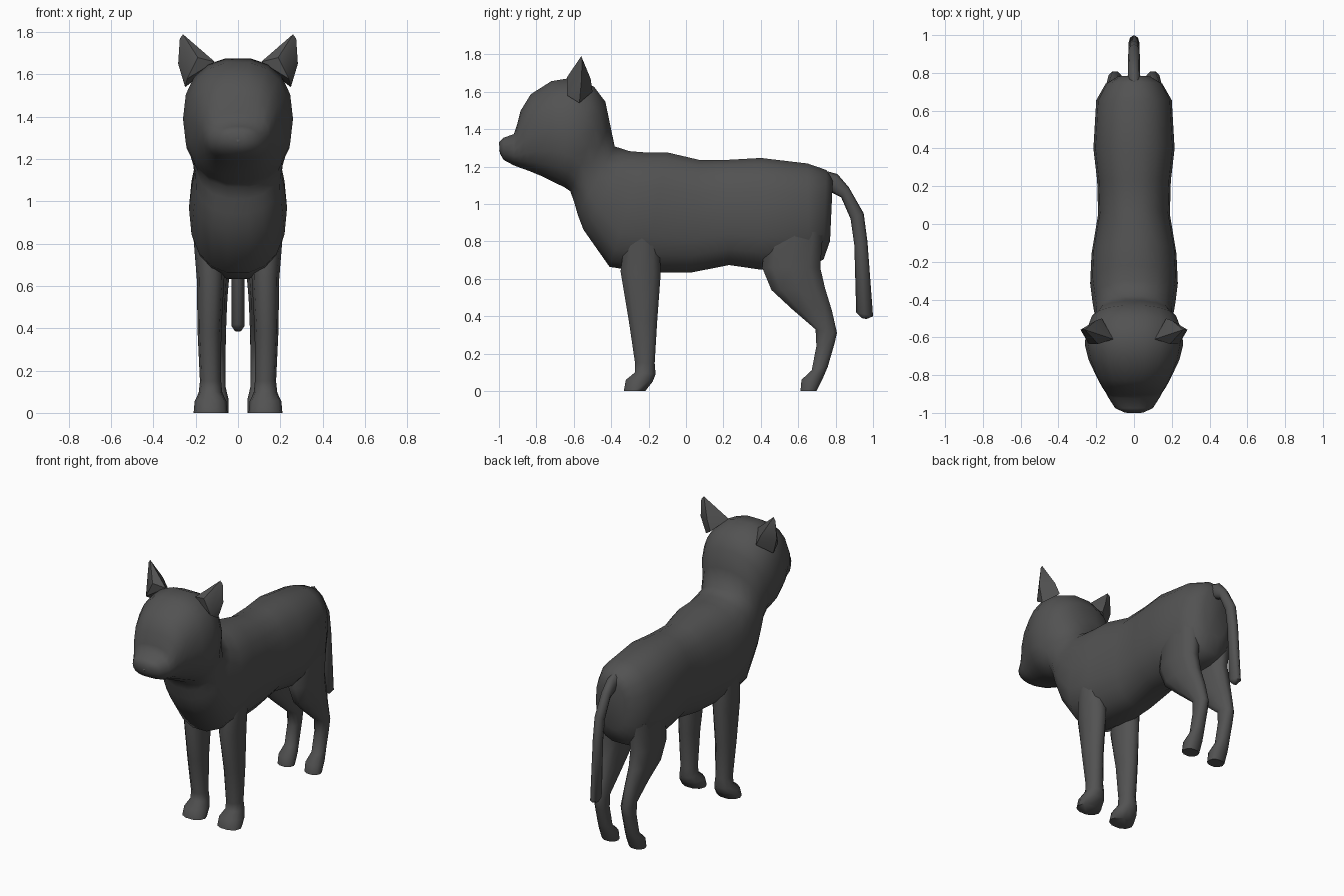
import bpy, bmesh, math
from mathutils import Vector, Matrix

cube = bpy.data.objects.get("Cube")
if cube:
    bpy.data.objects.remove(cube, do_unlink=True)

# Single coat colour
coat = bpy.data.materials.new("dark_grey_coat")
coat.use_nodes = True
grey = (0.085, 0.085, 0.085, 1)
coat.diffuse_color = grey
coat.node_tree.nodes["Principled BSDF"].inputs["Base Color"].default_value = grey


def finish(name, bm, mirrored=False, angle=60):
    """Turn a bmesh into a smooth-shaded object, optionally mirrored across x."""
    bmesh.ops.recalc_face_normals(bm, faces=bm.faces)
    mesh = bpy.data.meshes.new(name)
    bm.to_mesh(mesh)
    bm.free()
    mesh.materials.append(coat)
    obj = bpy.data.objects.new(name, mesh)
    bpy.context.collection.objects.link(obj)
    bpy.ops.object.select_all(action='DESELECT')
    obj.select_set(True)
    bpy.context.view_layer.objects.active = obj
    bpy.ops.object.shade_smooth_by_angle(angle=math.radians(angle))
    if mirrored:
        mirror = obj.modifiers.new("Mirror", 'MIRROR')
        mirror.use_mirror_merge = False
    return obj


def power(value, exponent):
    return math.copysign(abs(value) ** (2 / exponent), value)


def loft(name, sections, sides, exponent=2, mirrored=False):
    """Skin rounded sections: (y, z) of one edge, (y, z) of the other, half width, centre x."""
    bm = bmesh.new()
    rings = []
    for ya, za, yb, zb, half, *rest in sections:
        a, b = Vector((0, ya, za)), Vector((0, yb, zb))
        mid = (a + b) / 2 + Vector((rest[0] if rest else 0, 0, 0))
        ring = []
        for i in range(sides):
            t = math.tau * i / sides
            across = Vector((half * power(math.cos(t), exponent), 0, 0))
            ring.append(bm.verts.new(mid + across + (a - b) / 2 * power(math.sin(t), exponent)))
        rings.append(ring)
    for r, s in zip(rings, rings[1:]):
        for i in range(sides):
            j = (i + 1) % sides
            bm.faces.new((r[i], r[j], s[j], s[i]))
    bm.faces.new(rings[0])
    bm.faces.new(rings[-1])
    return finish(name, bm, mirrored)


# Head, neck and trunk in one skin: upper edge, lower edge, half width
head = [
    (-1, 1.33, -.995, 1.27, .05),
    (-.975, 1.355, -.975, 1.235, .1),
    (-.92, 1.375, -.92, 1.205, .135),
    (-.905, 1.42, -.88, 1.19, .15),
    (-.885, 1.5, -.84, 1.175, .17),
    (-.83, 1.59, -.78, 1.15, .2),
    (-.72, 1.66, -.72, 1.12, .24),
    (-.6, 1.68, -.68, 1.1, .26),
    (-.49, 1.63, -.65, 1.085, .255),
    (-.43, 1.55, -.62, 1.065, .235),
    (-.405, 1.43, -.6, 1.01, .212),
]
trunk = [
    (-.38, 1.31, -.58, .94, .208),
    (-.3, 1.285, -.55, .86, .218),
    (-.22, 1.28, -.41, .66, .232),
    (-.1, 1.28, -.22, .63, .225),
    (.07, 1.24, .03, .63, .19),
    (.23, 1.24, .23, .67, .195),
    (.4, 1.25, .4, .645, .215),
    (.65, 1.22, .66, .66, .2),
    (.75, 1.185, .735, .7, .15),
    (.785, 1.13, .77, .8, .09),
]
loft("head_and_body", head + trunk, 18, 2.35)

# Legs: front edge, back edge, half width, centre x
loft("front_legs", [
    (-.33, .82, -.14, .82, .075, .135),
    (-.355, .64, -.13, .63, .065, .13),
    (-.31, .38, -.15, .38, .056, .135),
    (-.275, .15, -.165, .15, .05, .13),
    (-.275, .1, -.16, .09, .056, .13),
    (-.325, .06, -.175, .05, .075, .13),
    (-.335, 0, -.215, 0, .08, .13),
], 10, 2.2, True)

loft("hind_legs", [
    (.42, .85, .74, .85, .08, .115),
    (.4, .66, .725, .66, .075, .115),
    (.45, .54, .75, .55, .065, .115),
    (.56, .44, .785, .43, .05, .105),
    (.69, .33, .81, .31, .042, .1),
    (.695, .24, .795, .25, .04, .1),
    (.67, .11, .76, .13, .042, .1),
    (.615, .06, .735, .07, .055, .1),
    (.61, 0, .7, 0, .055, .1),
], 10, 2.2, True)

# Drooping tail: outer edge, inner edge, half width
loft("tail", [
    (.7, 1.19, .7, 1.08, .035),
    (.81, 1.16, .77, 1.065, .033),
    (.87, 1.09, .83, 1.035, .032),
    (.95, .95, .88, .92, .03),
    (.97, .8, .9, .78, .03),
    (1, .4, .91, .42, .03),
    (.965, .385, .94, .39, .015),
], 8)

# Pointed ears with a flat, forward-facing inner side
bm = bmesh.new()
for corner in [
    (.11, -.61, 1.66), (.19, -.635, 1.68), (.24, -.635, 1.58),
    (.26, -.56, 1.79), (.275, -.555, 1.77), (.283, -.56, 1.65),
    (.25, -.57, 1.54), (.2, -.51, 1.67), (.17, -.5, 1.6),
]:
    bm.verts.new(corner)
hull = bmesh.ops.convex_hull(bm, input=bm.verts)
loose = [v for v in hull["geom_interior"] if isinstance(v, bmesh.types.BMVert)]
bmesh.ops.delete(bm, geom=loose, context='VERTS')
finish("ears", bm, True, 40)

# Bulging eyes, turned outwards
turn = Matrix.Rotation(math.radians(40), 4, 'Z')
bm = bmesh.new()
place = Matrix.Translation((.135, -.838, 1.415)) @ turn
bmesh.ops.create_uvsphere(bm, u_segments=12, v_segments=8, radius=1,
                          matrix=place @ Matrix.Diagonal((.043, .032, .046, 1)))
finish("eyes", bm, True)

# Small wedge nose
bm = bmesh.new()
for corner in [(-.03, -.99, 1.325), (.03, -.99, 1.325), (0, -1, 1.28),
               (0, -.96, 1.345), (0, -.96, 1.28)]:
    bm.verts.new(corner)
bmesh.ops.convex_hull(bm, input=bm.verts)
finish("nose", bm)
